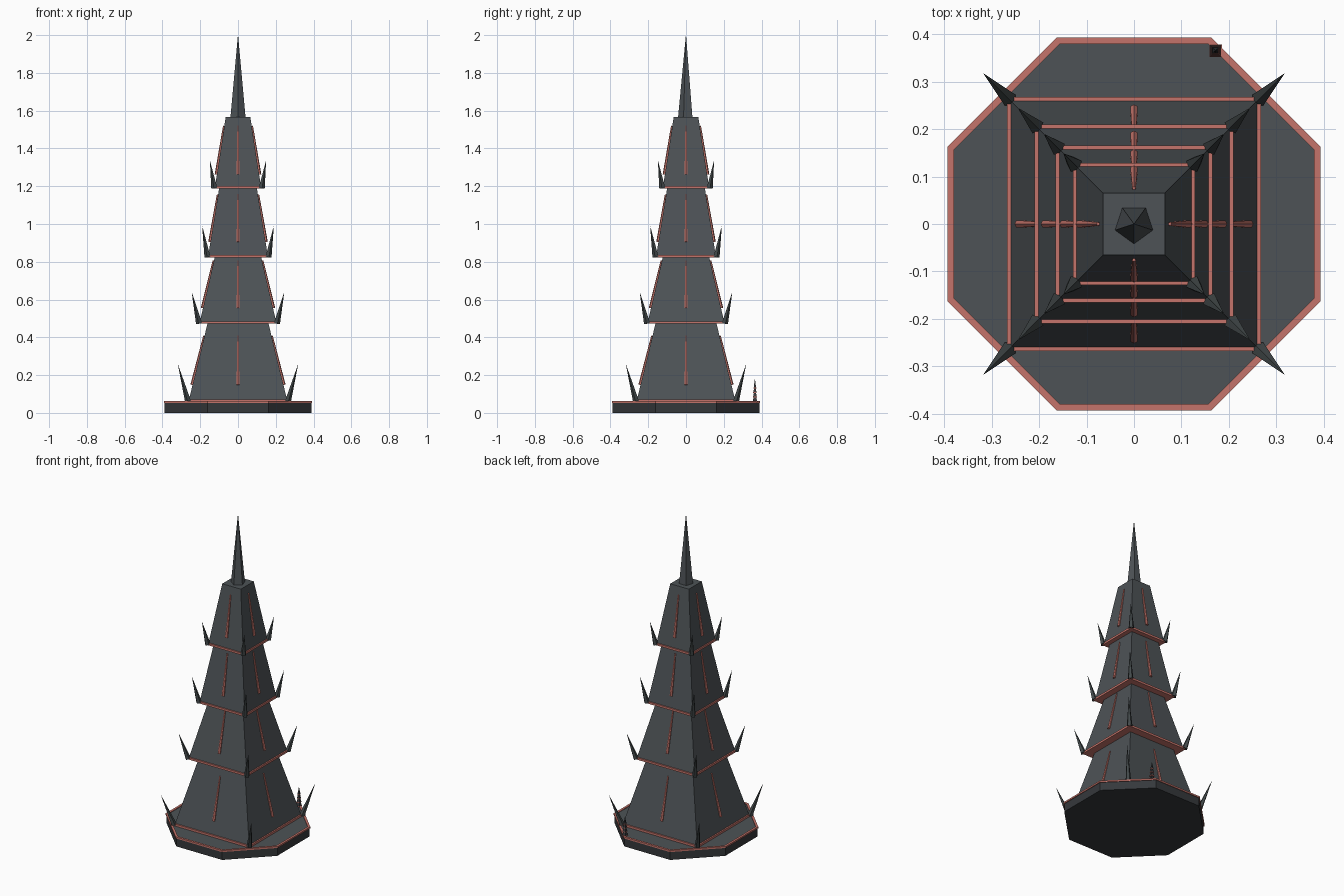
import bpy, math
from mathutils import Vector

if "Cube" in bpy.data.objects:
    bpy.data.objects.remove(bpy.data.objects["Cube"])


def material(name, rgb):
    m = bpy.data.materials.new(name)
    m.diffuse_color = (*rgb, 1)
    m.use_nodes = True
    m.node_tree.nodes["Principled BSDF"].inputs["Base Color"].default_value = m.diffuse_color
    return m


STONE = material("slate grey", (0.075, 0.086, 0.094))
DARK = material("dark slate", (0.036, 0.040, 0.044))
HORN = material("horn grey", (0.058, 0.070, 0.072))
RED = material("dusty red", (0.56, 0.175, 0.145))


def loft(name, rings, mat, cap=True):
    """Join equal rings of points into a closed (or ring-shaped) solid."""
    n = len(rings[0])
    verts = [p for r in rings for p in r]
    faces = []
    count = len(rings)
    for k in range(count - 1 if cap else count):
        a, b = k * n, ((k + 1) % count) * n
        faces += [(a + i, a + (i + 1) % n, b + (i + 1) % n, b + i) for i in range(n)]
    if cap:
        faces += [tuple(range(n))[::-1], tuple(range((count - 1) * n, count * n))]
    me = bpy.data.meshes.new(name)
    me.from_pydata(verts, [], faces)
    me.materials.append(mat)
    ob = bpy.data.objects.new(name, me)
    bpy.context.collection.objects.link(ob)
    return ob


def polygon(n, apothem, z, x=0, y=0):
    """Regular polygon with a flat side facing the front."""
    r = apothem / math.cos(math.pi / n)
    return [(x + r * math.sin(-math.pi / n - 2 * math.pi * i / n),
             y + r * -math.cos(-math.pi / n - 2 * math.pi * i / n), z)
            for i in reversed(range(n))][::-1][::-1]


def fix(ob):
    import bmesh
    bm = bmesh.new()
    bm.from_mesh(ob.data)
    bmesh.ops.recalc_face_normals(bm, faces=bm.faces)
    bm.to_mesh(ob.data)
    bm.free()


def prism(name, n, h0, z0, h1, z1, mat, x=0, y=0):
    ob = loft(name, [polygon(n, h0, z0, x, y), polygon(n, h1, z1, x, y)], mat)
    fix(ob)
    return ob


def spike(name, start, tip, r0, r1, sides, mat):
    """Tapered rod from start to tip."""
    start, tip = Vector(start), Vector(tip)
    q = (tip - start).to_track_quat('Z', 'Y')
    ring = [Vector((math.cos(2 * math.pi * i / sides + math.pi / 2),
                    math.sin(2 * math.pi * i / sides + math.pi / 2), 0)) for i in range(sides)]
    ob = loft(name, [[start + q @ (v * r0) for v in ring],
                     [tip + q @ (v * r1) for v in ring]], mat)
    fix(ob)
    return ob


# Octagonal base with a red rim
prism("base_slab", 8, 0.388, 0, 0.388, 0.052, DARK)
prism("base_top", 8, 0.383, 0.05, 0.383, 0.058, STONE)
rim = loft("base_rim", [polygon(8, 0.393, 0.052), polygon(8, 0.393, 0.062),
                        polygon(8, 0.379, 0.062), polygon(8, 0.379, 0.052)], RED, cap=False)
fix(rim)

# Tiers: bottom z, top z, bottom half width, top half width, horn tip offset, horn height
tiers = [(0.058, 0.475, 0.262, 0.161, 0.053, 0.195),
         (0.472, 0.825, 0.204, 0.123, 0.038, 0.163),
         (0.822, 1.188, 0.159, 0.100, 0.028, 0.165),
         (1.187, 1.567, 0.123, 0.065, 0.023, 0.145)]
for k, (z0, z1, h0, h1, out, up) in enumerate(tiers, 1):
    prism(f"tier_trim_{k}", 4, h0 + 0.006, z0, h0 + 0.006, z0 + 0.013, RED)
    prism(f"tier_wall_{k}", 4, h0, z0 + 0.002, h1, z1, STONE)
    # Corner horns
    for sx in (-1, 1):
        for sy in (-1, 1):
            c = h0 + 0.002
            spike(f"horn_{k}", (sx * c, sy * c, z0 + 0.004),
                  (sx * (c + out), sy * (c + out), z0 + up), 0.017, 0.0005, 5, HORN)
    # Tapered red strip down the middle of each wall
    za, zb = z0 + 0.09, z0 + 0.35
    if k == 4:
        za, zb = 1.262, 1.52
    elif k > 1:
        za, zb = z0 + 0.083, z0 + 0.335
    half = lambda z: h0 + (h1 - h0) * (z - z0) / (z1 - z0) + 0.003
    for i in range(4):
        dx, dy = round(math.cos(i * math.pi / 2)), round(math.sin(i * math.pi / 2))
        spike(f"wall_strip_{k}", (dx * half(za), dy * half(za), za),
              (dx * half(zb), dy * half(zb), zb), 0.009, 0.004, 6, RED)

# Spire
spike("spire", (0, 0, 1.565), (0, 0, 2.0), 0.042, 0.0005, 5, STONE)

# Tiny tower ornament standing on the base near the back
px, py = 0.172, 0.365
for k in range(4):
    z, h = 0.058 + 0.024 * k, 0.013 - 0.002 * k
    prism("mini_trim", 4, h, z, h, z + 0.004, RED, px, py)
    prism("mini_tier", 4, h * 0.9, z + 0.004, h * 0.5, z + 0.024, DARK, px, py)
spike("mini_spire", (px, py, 0.154), (px, py, 0.18), 0.004, 0.0004, 5, DARK)
